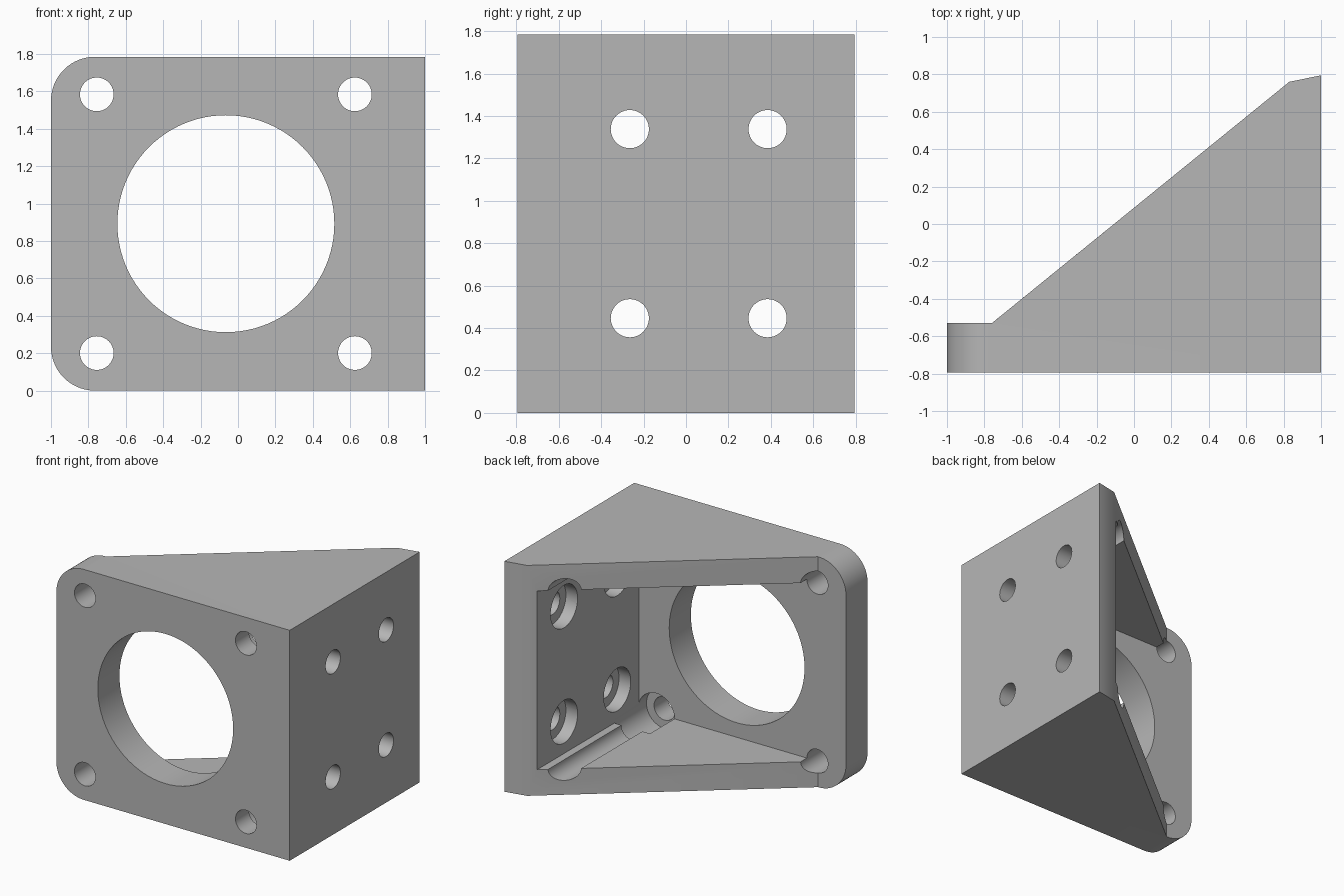
import bpy, bmesh
from math import radians
from mathutils import Matrix, Vector

if "Cube" in bpy.data.objects:
    bpy.data.objects.remove(bpy.data.objects["Cube"], do_unlink=True)

HEIGHT = 1.785
MID = HEIGHT / 2
WALL = 0.2            # top and bottom gusset thickness
BACK = -0.53          # rear face of the front plate
INNER = 0.775         # inner face of the side plate

grey = bpy.data.materials.new("plain grey")
grey.use_nodes = True
grey.diffuse_color = (0.47, 0.47, 0.47, 1)
grey.node_tree.nodes["Principled BSDF"].inputs["Base Color"].default_value = (0.47, 0.47, 0.47, 1)


def to_object(name, bm):
    bmesh.ops.recalc_face_normals(bm, faces=bm.faces)
    mesh = bpy.data.meshes.new(name)
    bm.to_mesh(mesh)
    bm.free()
    obj = bpy.data.objects.new(name, mesh)
    bpy.context.collection.objects.link(obj)
    return obj


def prism(name, outline, z0, z1, round_left=0):
    bm = bmesh.new()
    face = bm.faces.new([bm.verts.new((x, y, z0)) for x, y in outline])
    new = bmesh.ops.extrude_face_region(bm, geom=[face])["geom"]
    for v in new:
        if isinstance(v, bmesh.types.BMVert):
            v.co.z = z1
    if round_left:
        edges = [e for e in bm.edges
                 if all(v.co.x < -0.99 for v in e.verts)
                 and abs(e.verts[0].co.z - e.verts[1].co.z) < 0.01]
        bmesh.ops.bevel(bm, geom=edges, offset=round_left, segments=14,
                        profile=0.5, affect='EDGES')
    return to_object(name, bm)


def cylinder(name, start, end, radius, segments=48):
    start, end = Vector(start), Vector(end)
    axis = end - start
    turn = axis.to_track_quat('Z', 'Y').to_matrix().to_4x4()
    bm = bmesh.new()
    bmesh.ops.create_cone(bm, cap_ends=True, segments=segments, radius1=radius,
                          radius2=radius, depth=axis.length,
                          matrix=Matrix.Translation((start + end) / 2) @ turn)
    return to_object(name, bm)


def cut(body, cutter):
    mod = body.modifiers.new("cut", 'BOOLEAN')
    mod.operation = 'DIFFERENCE'
    mod.solver = 'EXACT'
    mod.object = cutter
    bpy.context.view_layer.update()
    result = bpy.data.meshes.new_from_object(
        body.evaluated_get(bpy.context.evaluated_depsgraph_get()))
    body.modifiers.clear()
    body.data = result
    bpy.data.objects.remove(cutter, do_unlink=True)


# Solid wedge with rounded corners on the free edge of the front plate
bracket = prism("mounting_bracket",
                [(-1, -0.795), (1, -0.795), (1, 0.795), (0.83, 0.76), (-0.76, BACK), (-1, BACK)],
                0, HEIGHT, round_left=0.235)

# Pocket that leaves the front plate, side plate and two gussets
cut(bracket, prism("pocket", [(-1.2, BACK), (INNER, BACK), (INNER, 1.2), (-1.2, 1.2)],
                   WALL, HEIGHT - WALL))

# Large round opening in the front plate
cut(bracket, cylinder("bore", (-0.065, -1, MID), (-0.065, -0.4, MID), 0.58, 96))

for side in (-1, 1):
    # Front screw holes, running back through the gussets
    z = MID + side * 0.6915
    for x in (-0.755, 0.625):
        cut(bracket, cylinder("screw_hole", (x, -1, z), (x, 1, z), 0.09))
    # Screw head recess beside the side plate
    cut(bracket, cylinder("head_recess", (0.625, -0.63, z), (0.625, -0.23, z), 0.155))
    # Side plate holes with counterbores on the inner face
    z = MID + side * 0.446
    for y in (-0.265, 0.385):
        cut(bracket, cylinder("side_hole", (0.6, y, z), (1.2, y, z), 0.09))
        cut(bracket, cylinder("counterbore", (0.6, y, z), (INNER + 0.1, y, z), 0.165))

# Finish: one material, smooth round surfaces with sharp edges
bracket.data.materials.clear()
bracket.data.materials.append(grey)
for poly in bracket.data.polygons:
    poly.material_index = 0
bpy.ops.object.select_all(action='DESELECT')
bracket.select_set(True)
bpy.context.view_layer.objects.active = bracket
bpy.ops.object.shade_smooth_by_angle(angle=radians(30))
